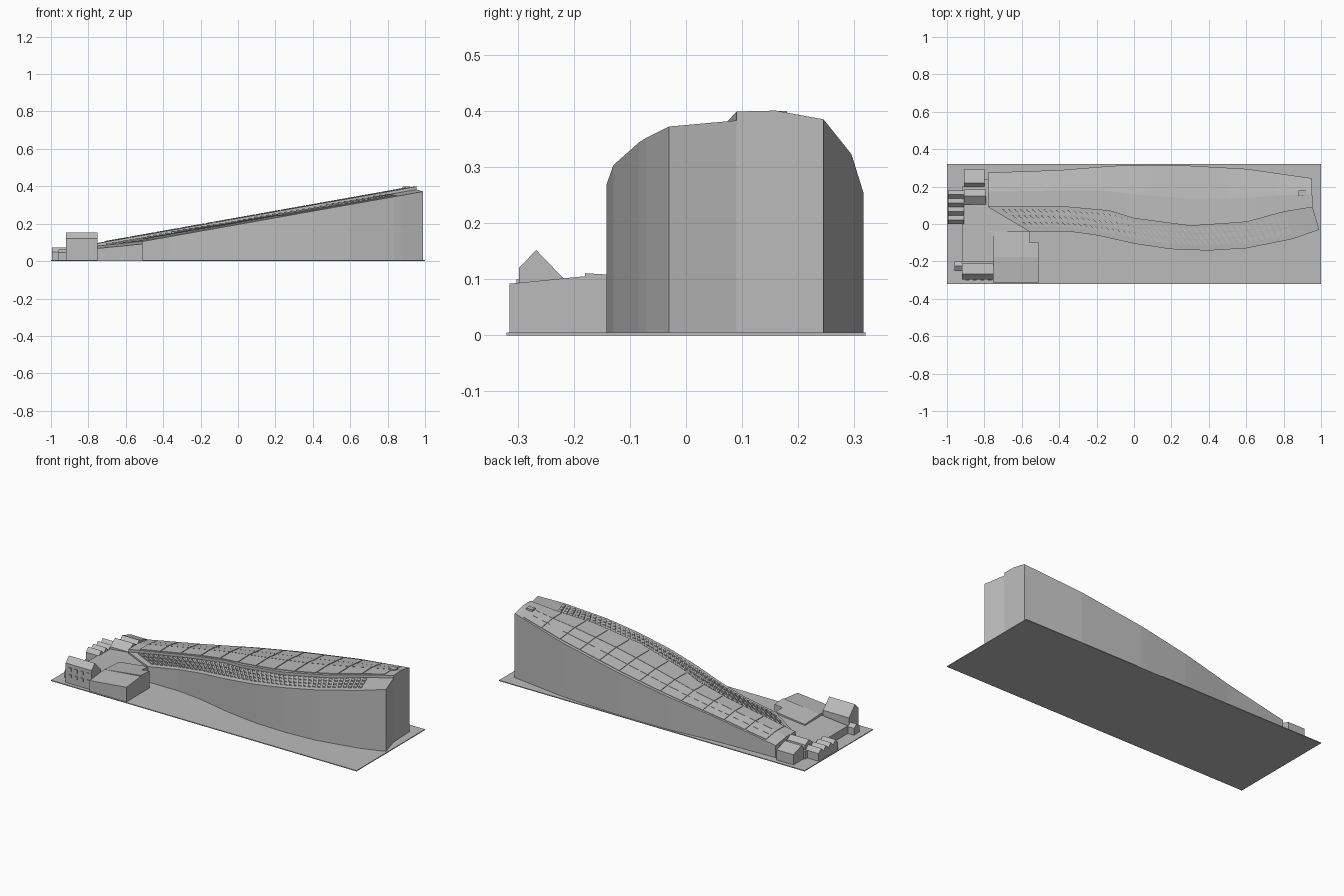
import bpy, bmesh

if "Cube" in bpy.data.objects:
    bpy.data.objects.remove(bpy.data.objects["Cube"])

GREY = (0.5, 0.5, 0.5, 1)
mat = bpy.data.materials.new("light_grey")
mat.use_nodes = True
mat.diffuse_color = GREY
mat.node_tree.nodes["Principled BSDF"].inputs["Base Color"].default_value = GREY
BASE = 0.005
RISE = 0.178


def finish(name, bm):
    bmesh.ops.recalc_face_normals(bm, faces=bm.faces)
    me = bpy.data.meshes.new(name)
    bm.to_mesh(me)
    bm.free()
    me.materials.append(mat)
    ob = bpy.data.objects.new(name, me)
    bpy.context.collection.objects.link(ob)
    return ob


def prism(bm, lower, upper):
    """Close a solid between two rings of points."""
    a = [bm.verts.new(p) for p in lower]
    b = [bm.verts.new(p) for p in upper]
    bm.faces.new(a)
    bm.faces.new(b)
    for i in range(len(a)):
        j = (i + 1) % len(a)
        bm.faces.new((a[i], a[j], b[j], b[i]))


def box(name, x0, x1, y0, y1, z0, z1):
    bm = bmesh.new()
    ring = ((x0, y0), (x1, y0), (x1, y1), (x0, y1))
    prism(bm, [(x, y, z0) for x, y in ring], [(x, y, z1) for x, y in ring])
    return finish(name, bm)


def slab(name, ring, height):
    """Block on the base whose top follows height(x, y)."""
    bm = bmesh.new()
    prism(bm, [(x, y, BASE) for x, y in ring], [(x, y, height(x, y)) for x, y in ring])
    return finish(name, bm)


def extrude_x(name, profile, x0, x1):
    bm = bmesh.new()
    prism(bm, [(x0, y, z) for y, z in profile], [(x1, y, z) for y, z in profile])
    return finish(name, bm)


def house(name, x0, x1, y0, y1, ridge_y, eave0, eave1, top):
    profile = [(y0, BASE), (y0, eave0), (ridge_y, top), (y1, eave1), (y1, BASE)]
    return extrude_x(name, profile, x0, x1)


def curve(points, base):
    """Plan curve by t in 0..1, with height climbing along x."""
    def at(t):
        x = points[0][0] + t * (points[-1][0] - points[0][0])
        for (xa, ya), (xb, yb) in zip(points, points[1:]):
            if x <= xb + 1e-6:
                y = ya + (yb - ya) * (x - xa) / (xb - xa)
                break
        return (x, y, base + RISE * x)
    return at


def mix(a, b, s):
    return tuple(p + (q - p) * s for p, q in zip(a, b))


# Plan lines of the long sloping building
front = curve([(-.56, -.04), (-.35, -.04), (-.2, -.06), (0, -.105), (.2, -.135), (.4, -.142),
               (.6, -.13), (.85, -.08), (.99, -.03)], .196)
mid_pts = [(-.78, .09), (-.35, .09), (-.13, .07), (0, .03), (.3, -.01), (.6, .01),
           (.8, .065), (.955, .09)]
mid_low, mid_high = curve(mid_pts, .213), curve(mid_pts, .229)
back = curve([(-.78, .275), (-.4, .288), (-.1, .312), (.2, .317), (.6, .295), (.95, .245)], .216)


def ridge(t):
    x, y, z = mix(mid_high(t), back(t), .45)
    return (x, y, .231 + RISE * x)


def loft(name, lines, n=40):
    """Solid under a surface spanned by the given lines."""
    bm = bmesh.new()
    rings = []
    for i in range(n + 1):
        tops = [f(i / n) for f in lines]
        pts = [(*tops[0][:2], BASE)] + tops + [(*tops[-1][:2], BASE)]
        rings.append([bm.verts.new(p) for p in pts])
    for a, b in zip(rings, rings[1:]):
        for i in range(len(a)):
            j = (i + 1) % len(a)
            bm.faces.new((a[i], a[j], b[j], b[i]))
    bm.faces.new(rings[0])
    bm.faces.new(rings[-1])
    return finish(name, bm)


def tiles(name, low, high, cols, rows, t0, t1, s0, s1, fill, lift, level=False):
    """Grid of raised plates between two lines; level ones are flat steps."""
    bm = bmesh.new()
    dt, ds = (t1 - t0) / cols, (s1 - s0) / rows
    for i in range(cols):
        for j in range(rows):
            ta, sa = t0 + i * dt, s0 + j * ds
            tb, sb = ta + dt * fill, sa + ds * (fill + 1) / 2
            pts = [mix(low(t), high(t), s) for t, s in ((ta, sa), (tb, sa), (tb, sb), (ta, sb))]
            top_z = max(p[2] for p in pts) + lift
            prism(bm, [(x, y, z - .003) for x, y, z in pts],
                  [(x, y, top_z if level else z + lift) for x, y, z in pts])
    return finish(name, bm)


box("base_plate", -1, 1, -.32, .32, 0, BASE)
loft("stand_body", [front, mid_low])
loft("roof_body", [mid_high, ridge, back])

# Rows of seats on the stand and panels on the roof
tiles("stand_seats", front, mid_low, 48, 3, .03, .92, .2, .95, .6, .003, True)
tiles("roof_panels_front", mid_high, ridge, 12, 1, .04, .97, .12, 1, .96, .003)
tiles("roof_panels_back", ridge, back, 12, 2, .04, .97, 0, .92, .96, .003)
box("roof_hatch", .88, .92, .15, .18, .35, .4)

# Sloping courtyard and the low blocks at the entrance end
slab("courtyard", [(-.92, -.2), (-.56, -.2), (-.56, -.04), (-.56, .09), (-.78, .09), (-.78, .0), (-.92, 0)],
     lambda x, y: .05 + .1 * (x + .92))
slab("side_block", [(-.75, -.315), (-.51, -.315), (-.51, -.18), (-.75, -.18)],
     lambda x, y: .068 + .1 * (x + .75) + .1 * (y + .315))
slab("side_block_inner", [(-.75, -.18), (-.51, -.18), (-.51, -.1), (-.56, -.1), (-.56, -.04), (-.75, -.04)],
     lambda x, y: .082 + .12 * (x + .75) - .06 * (y + .18))
slab("back_yard", [(-.92, 0), (-.78, 0), (-.78, .24), (-.8, .24), (-.8, .2), (-.92, .2)],
     lambda x, y: .05 + .1 * (x + .92))

# Small gabled houses
house("gable_house", -.92, -.75, -.298, -.21, -.267, .12, .093, .152)
house("small_annex", -.96, -.92, -.25, -.2, -.225, .045, .045, .062)
house("yard_house", -.91, -.79, .105, .185, .15, .065, .08, .1)
house("corner_house", -.91, -.8, .2, .295, .218, .07, .065, .09)
for i in range(4):
    y = .0 + i * .045
    house("row_house_%d" % (i + 1), -.995, -.91, y, y + .045, y + .022, .05, .05, .073)

# Dark-set window plates on the large house front
for i in range(4):
    for z in (.04, .08):
        x = -.9 + i * .04
        box("house_window_%d_%d" % (i, int(z * 100)), x, x + .018, -.302, -.297, z, z + .02)
